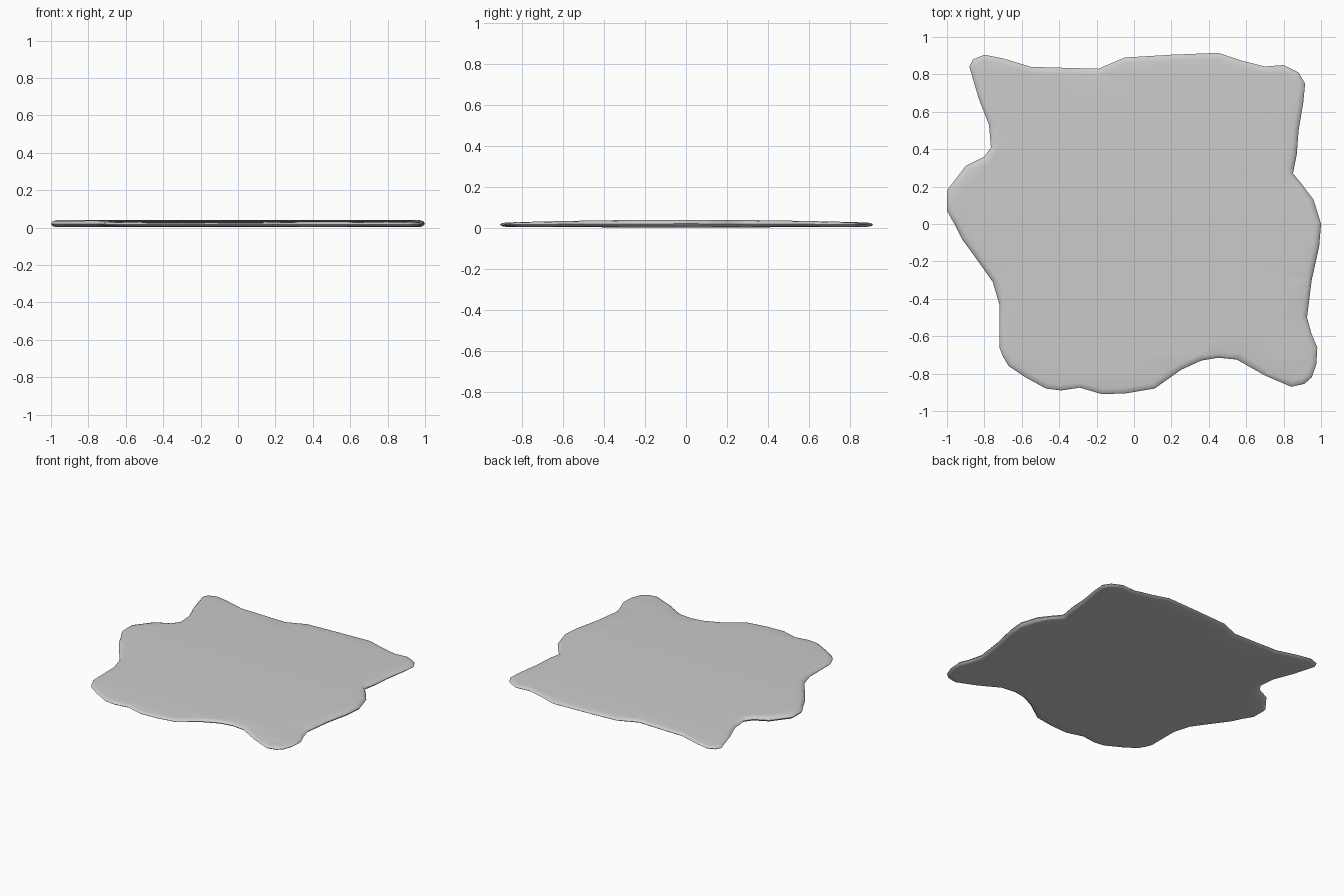
import bpy, bmesh
from mathutils import Vector

if "Cube" in bpy.data.objects:
    bpy.data.objects.remove(bpy.data.objects["Cube"])

# Irregular hide-shaped outline, clockwise from the top view
OUTLINE = [(-.88, .84), (-.86, .88), (-.80, .905), (-.70, .885), (-.55, .84), (-.19, .83),
           (-.05, .89), (.2, .905), (.45, .915), (.57, .875), (.70, .842), (.80, .85),
           (.88, .81), (.915, .75), (.905, .65), (.88, .5), (.87, .37), (.85, .27),
           (.90, .21), (.96, .13), (1, 0), (.99, -.12), (.95, -.3), (.925, -.5),
           (.95, -.59), (.98, -.66), (.975, -.75), (.95, -.82), (.91, -.855), (.84, -.87),
           (.7, -.81), (.55, -.725), (.45, -.715), (.36, -.73), (.25, -.78), (.11, -.88),
           (-.04, -.905), (-.17, -.91), (-.29, -.875), (-.39, -.89), (-.47, -.88), (-.58, -.82),
           (-.67, -.76), (-.70, -.71), (-.72, -.66), (-.72, -.43), (-.755, -.31), (-.84, -.19),
           (-.92, -.08), (-.96, 0), (-1, .07), (-1, .18), (-.9, .31), (-.8, .36),
           (-.765, .41), (-.775, .53), (-.83, .67)]

# Rounded edge: (inset, height fraction) from underside to top
EDGE = [(.03, 0), (.01, .14), (0, .48), (.01, .86), (.03, 1)]

pts = [Vector(p) for p in OUTLINE]
n = len(pts)


def inset(i, d):
    t = (pts[(i + 1) % n] - pts[i - 1]).normalized()
    return pts[i] + Vector((t.y, -t.x)) * d


bm = bmesh.new()
rings = [[bm.verts.new((*inset(i, d), h)) for i in range(n)] for d, h in EDGE]
for a, b in zip(rings, rings[1:]):
    for i in range(n):
        j = (i + 1) % n
        bm.faces.new((a[i], b[i], b[j], a[j]))
caps = [bm.faces.new(rings[0]), bm.faces.new(rings[-1])]
bmesh.ops.triangulate(bm, faces=caps)

# Slice across y so the top can bow gently
for k in range(-8, 9):
    bmesh.ops.bisect_plane(bm, geom=bm.verts[:] + bm.edges[:] + bm.faces[:],
                           plane_co=(0, k * .1 + .003, 0), plane_no=(0, 1, 0))
for v in bm.verts:
    bow = (v.co.y / .91) ** 2
    low, top = .003 + .003 * bow, .04 - .014 * bow
    v.co.z = low + (top - low) * v.co.z
bmesh.ops.recalc_face_normals(bm, faces=bm.faces)

mesh = bpy.data.meshes.new("hide_rug")
bm.to_mesh(mesh)
bm.free()
rug = bpy.data.objects.new("hide_rug", mesh)
bpy.context.collection.objects.link(rug)
bpy.context.view_layer.objects.active = rug
rug.select_set(True)
bpy.ops.object.shade_smooth_by_angle(angle=1.0)
